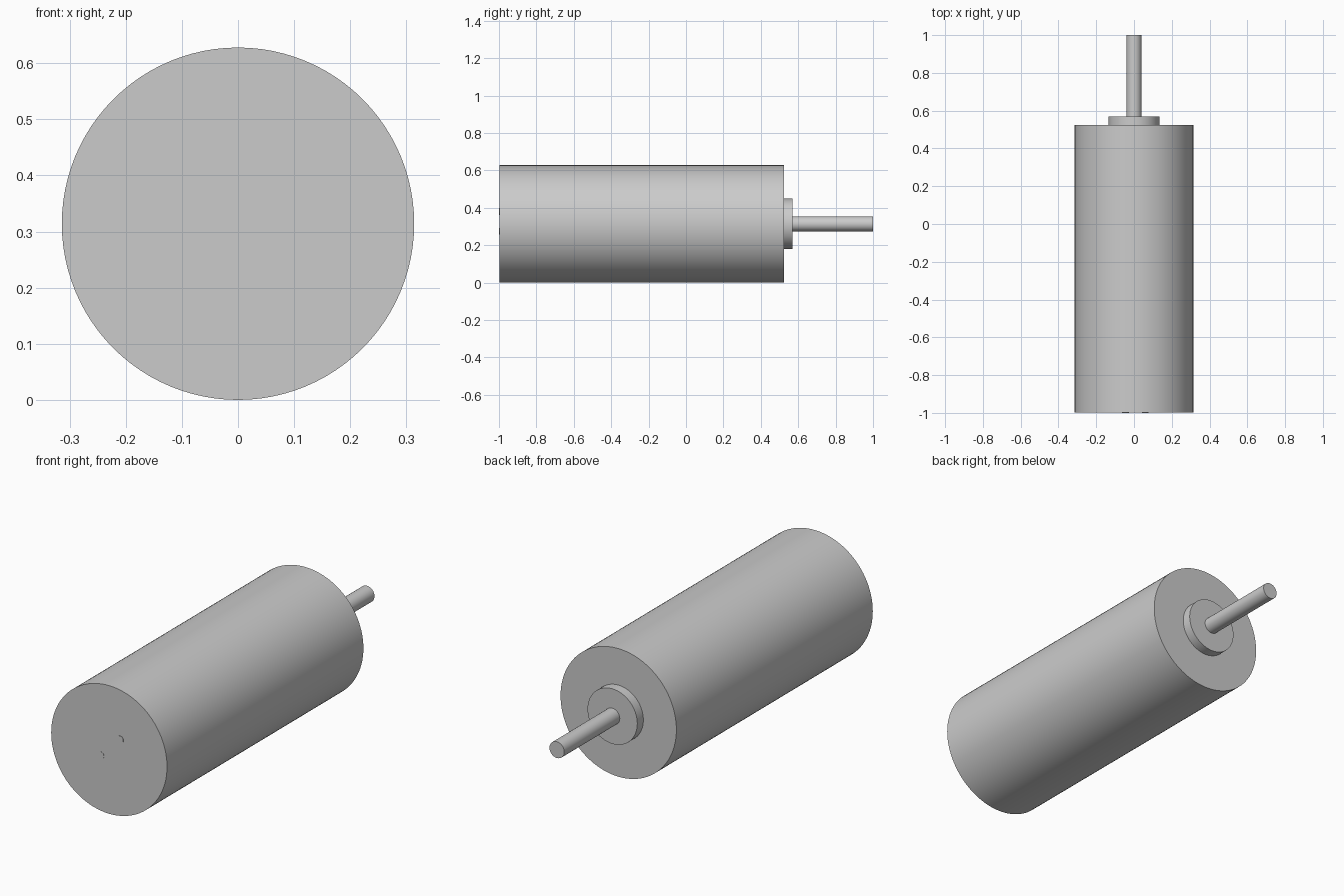
import bpy
import math

cube = bpy.data.objects.get("Cube")
if cube:
    bpy.data.objects.remove(cube, do_unlink=True)

# One plain grey for the whole motor
GREY = (0.6, 0.6, 0.6, 1)
metal = bpy.data.materials.new("grey_metal")
metal.use_nodes = True
metal.diffuse_color = GREY
metal.node_tree.nodes["Principled BSDF"].inputs["Base Color"].default_value = GREY

RADIUS = 0.314   # body radius, also the height of the axis
FRONT = -0.998   # front face of the body


def rod(name, radius, y0, y1, x=0.0, z=RADIUS, sides=96):
    """Smooth cylinder lying along y between y0 and y1."""
    bpy.ops.mesh.primitive_cylinder_add(
        vertices=sides, radius=radius, depth=y1 - y0,
        location=(x, (y0 + y1) / 2, z), rotation=(math.pi / 2, 0, 0))
    obj = bpy.context.object
    obj.name = name
    obj.data.materials.append(metal)
    bpy.ops.object.shade_smooth_by_angle(angle=math.radians(30))
    return obj


# Motor can, bearing boss and output shaft
rod("motor_body", RADIUS, FRONT, 0.523)
rod("bearing_boss", 0.135, 0.52, 0.57, sides=64)
rod("output_shaft", 0.04, 0.565, 1.0, sides=48)

# Two small terminals, almost flush with the front face
for name, x, z in (("right_terminal", -0.045, 0.275), ("left_terminal", 0.06, 0.38)):
    rod(name, 0.018, -1.0, FRONT + 0.01, x, z, sides=32)
